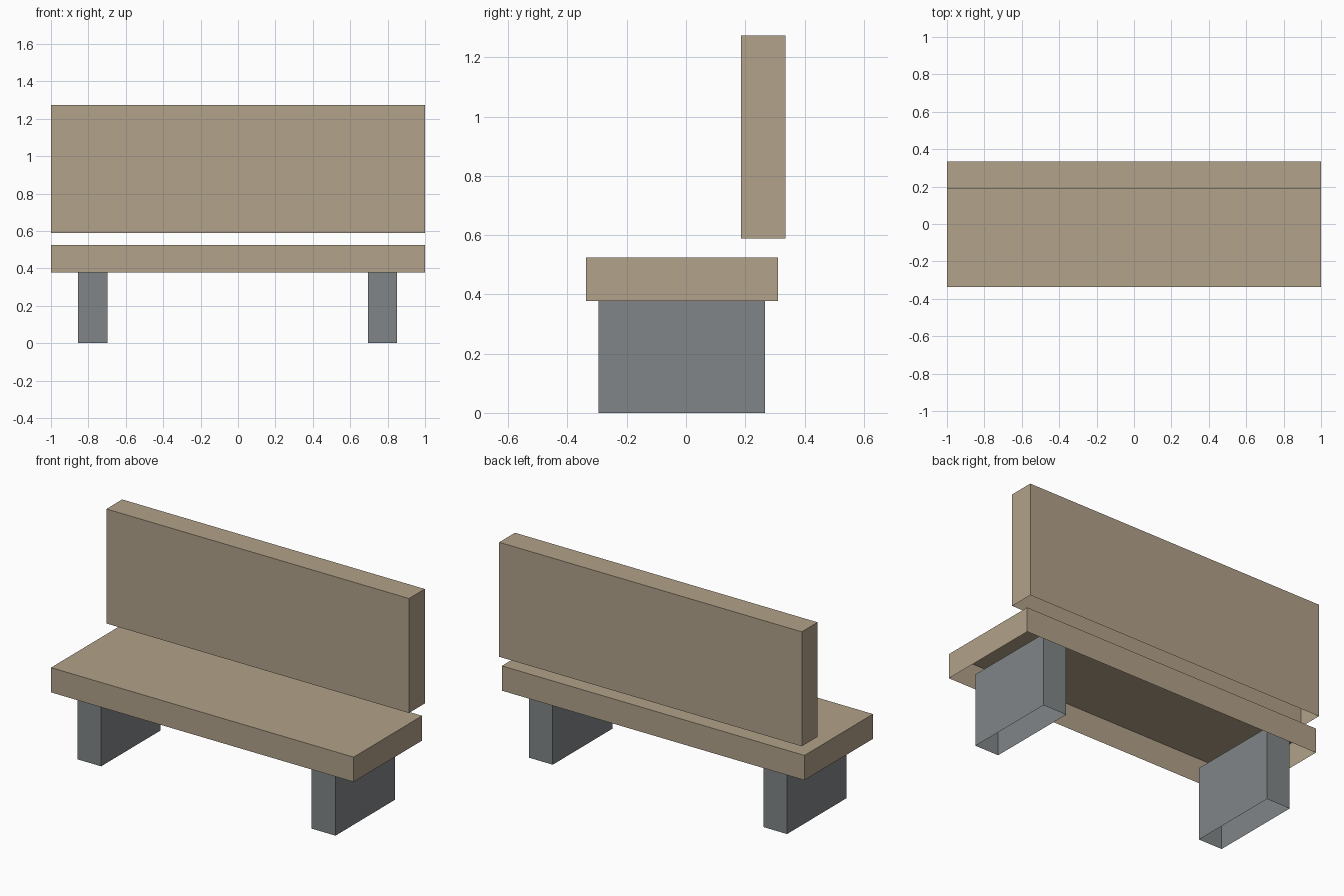
import bpy
import bmesh
from mathutils import Vector

cube = bpy.data.objects.get("Cube")
if cube:
    bpy.data.objects.remove(cube, do_unlink=True)


def make_material(name, rgb):
    mat = bpy.data.materials.new(name)
    mat.use_nodes = True
    mat.diffuse_color = (*rgb, 1)
    mat.node_tree.nodes["Principled BSDF"].inputs["Base Color"].default_value = (*rgb, 1)
    return mat


def shell(name, low, high, mat):
    """A thin box between two corners, open underneath."""
    low, high = Vector(low), Vector(high)
    size, centre = high - low, (low + high) / 2
    bm = bmesh.new()
    bmesh.ops.create_cube(bm, size=1)
    bottom = [f for f in bm.faces if f.normal.z < -0.5]
    bmesh.ops.delete(bm, geom=bottom, context="FACES_ONLY")
    bmesh.ops.scale(bm, vec=size, verts=bm.verts)
    bmesh.ops.translate(bm, vec=centre, verts=bm.verts)
    mesh = bpy.data.meshes.new(name)
    bm.to_mesh(mesh)
    bm.free()
    mesh.materials.append(mat)
    obj = bpy.data.objects.new(name, mesh)
    bpy.context.collection.objects.link(obj)
    return obj


wood = make_material("tan wood", (0.445, 0.361, 0.255))
stone = make_material("grey stone", (0.216, 0.235, 0.242))

# Seat slab and upright backrest
shell("seat", (-1, -0.337, 0.377), (1, 0.31, 0.525), wood)
shell("backrest", (-1, 0.186, 0.589), (1, 0.335, 1.273), wood)

# Block legs, reaching a little way up into the hollow seat
for name, x in (("right_leg", -0.855), ("left_leg", 0.694)):
    shell(name, (x, -0.295, 0), (x + 0.157, 0.267, 0.438), stone)
